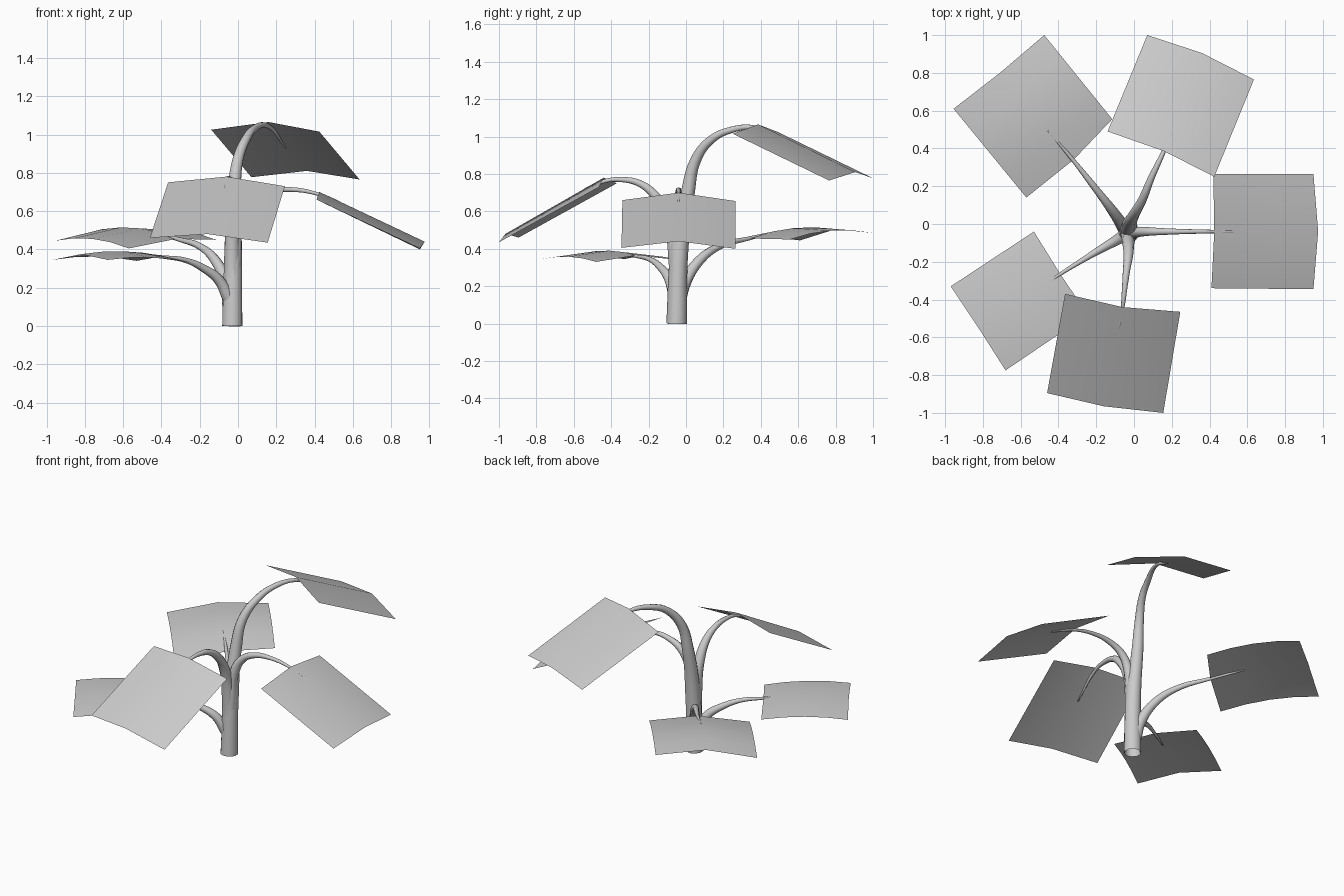
import bpy
from mathutils import Vector


def stem(name, pts):
    """Tapered tube through (x, y, z, radius) points."""
    cu = bpy.data.curves.new(name, 'CURVE')
    cu.dimensions = '3D'
    cu.bevel_depth = 1.0
    cu.bevel_resolution = 3
    cu.resolution_u = 5
    sp = cu.splines.new('BEZIER')
    sp.bezier_points.add(len(pts) - 1)
    for bp, (x, y, z, r) in zip(sp.bezier_points, pts):
        bp.co = (x, y, z)
        bp.radius = r
        bp.handle_left_type = bp.handle_right_type = 'AUTO'
    sp.use_smooth = True
    tmp = bpy.data.objects.new(name + "_path", cu)
    bpy.context.collection.objects.link(tmp)
    bpy.context.view_layer.update()
    deps = bpy.context.evaluated_depsgraph_get()
    me = bpy.data.meshes.new_from_object(tmp.evaluated_get(deps))
    bpy.data.objects.remove(tmp)
    ob = bpy.data.objects.new(name, me)
    bpy.context.collection.objects.link(ob)
    me.shade_smooth()


def leaf(name, inner, outer, arch=0.0, n=4):
    """Single-sided sheet folded along its midrib, arched lengthwise."""
    verts, faces = [], []
    for i in range(n + 1):
        t = i / n
        for a, b in zip(inner, outer):
            v = Vector(a).lerp(Vector(b), t)
            v.z += arch * 4 * t * (1 - t)
            verts.append(v)
    for i in range(n):
        for j in range(2):
            k = i * 3 + j
            faces.append((k, k + 3, k + 4, k + 1))
    me = bpy.data.meshes.new(name)
    me.from_pydata(verts, [], faces)
    me.shade_smooth()
    ob = bpy.data.objects.new(name, me)
    bpy.context.collection.objects.link(ob)


# leaves: inner edge (side, midrib, side), outer edge
leaf("leaf_right",
     [(.41, -.34, .66), (.425, -.04, .70), (.42, .265, .655)],
     [(.95, -.345, .405), (.975, -.04, .44), (.95, .265, .40)])
leaf("leaf_top",
     [(.425, .25, 1.015), (.16, .385, 1.065), (-.14, .49, 1.025)],
     [(.635, .765, .765), (.36, .905, .81), (.07, 1.0, .777)])
leaf("leaf_front",
     [(-.365, -.37, .75), (-.06, -.44, .78), (.245, -.465, .73)],
     [(-.46, -.895, .46), (-.16, -.965, .48), (.155, -1.0, .435)])
leaf("leaf_back_left",
     [(-.115, .555, .45), (-.32, .34, .455), (-.57, .14, .405)],
     [(-.475, 1.0, .485), (-.71, .80, .505), (-.955, .61, .445)], .03)
leaf("leaf_front_left",
     [(-.53, -.04, .34), (-.39, -.265, .365), (-.245, -.48, .33)],
     [(-.97, -.33, .345), (-.82, -.555, .375), (-.68, -.775, .345)], .02)

# stems: three rise from the base, two branch low on the left
stem("stem_top", [
    (-.03, -.05, 0, .055), (-.025, -.035, .4, .048), (-.02, .01, .7, .037),
    (0, .05, .87, .029), (.045, .13, .98, .023), (.09, .24, 1.035, .018),
    (.155, .38, 1.045, .012), (.25, .62, .93, .004)])
stem("stem_right", [
    (-.03, -.05, 0, .05), (-.02, -.05, .35, .04), (.005, -.045, .55, .03),
    (.06, -.04, .65, .024), (.15, -.04, .70, .018), (.27, -.04, .713, .013),
    (.43, -.04, .685, .009), (.62, -.04, .60, .004)])
stem("stem_front", [
    (-.03, -.05, 0, .05), (-.03, -.06, .4, .04), (-.03, -.10, .58, .032),
    (-.03, -.17, .69, .025), (-.04, -.25, .75, .019), (-.05, -.345, .77, .014),
    (-.06, -.44, .76, .01), (-.1, -.65, .65, .004)])
stem("stem_back_left", [
    (-.04, -.045, .08, .04), (-.06, -.01, .21, .034), (-.11, .065, .33, .027),
    (-.19, .17, .41, .019), (-.32, .335, .455, .011), (-.46, .50, .495, .004)])
stem("stem_front_left", [
    (-.05, -.06, .15, .034), (-.1, -.09, .24, .027), (-.17, -.13, .295, .021),
    (-.27, -.19, .342, .014), (-.39, -.265, .36, .009), (-.53, -.36, .375, .004)])
